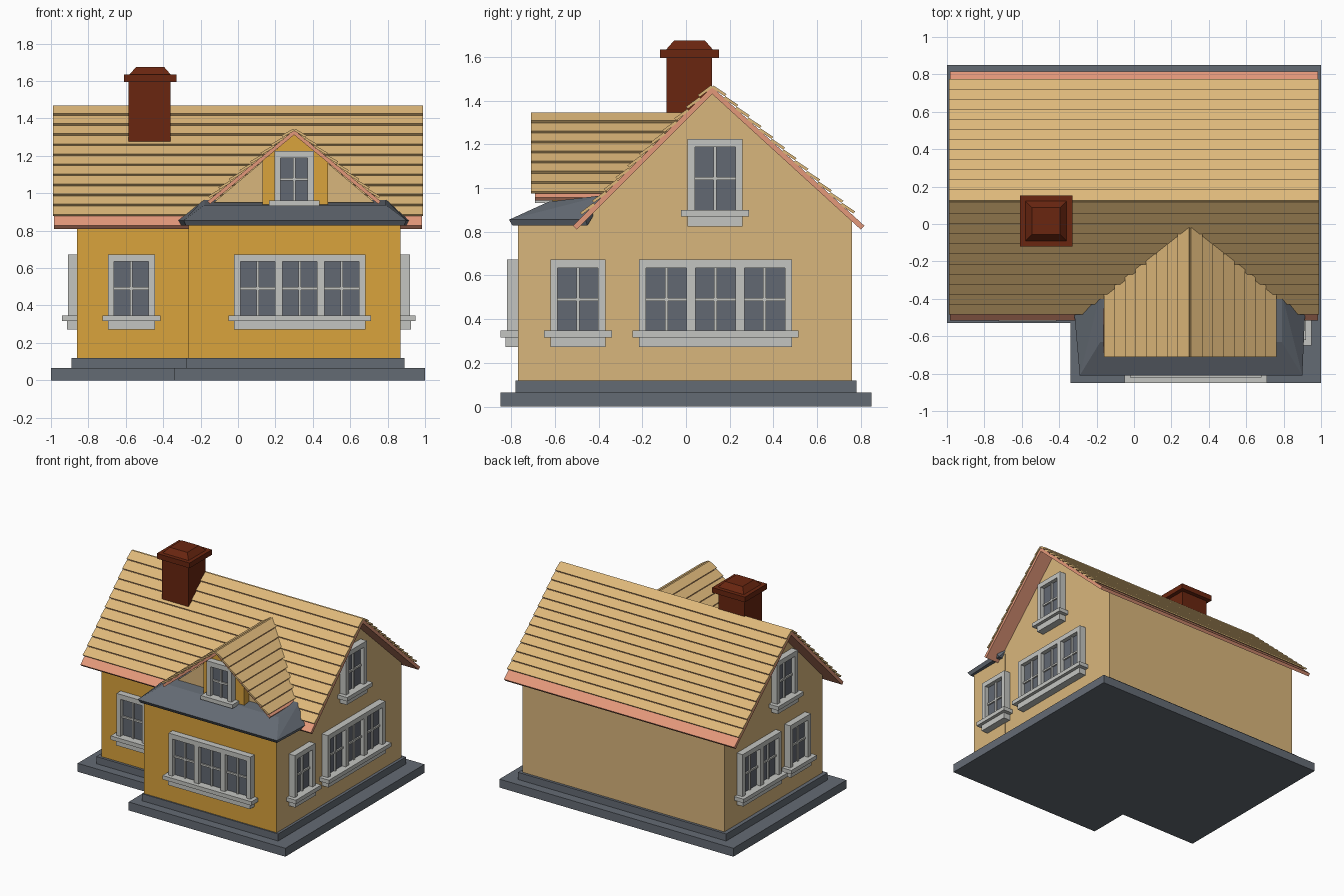
import bpy, bmesh, math
from mathutils import Matrix, Vector

if "Cube" in bpy.data.objects:
    bpy.data.objects.remove(bpy.data.objects["Cube"])


def material(name, r, g, b):
    m = bpy.data.materials.new(name)
    lin = [((c / 255 + 0.055) / 1.055) ** 2.4 for c in (r, g, b)]
    m.diffuse_color = (*lin, 1)
    m.use_nodes = True
    m.node_tree.nodes["Principled BSDF"].inputs["Base Color"].default_value = m.diffuse_color
    return m


PLANK = material("roof plank", 222, 184, 122)
SALMON = material("roof board", 228, 152, 122)
SLATE = material("slate", 100, 107, 116)
GLASS = material("window glass", 98, 104, 114)
FRAME = material("window frame", 196, 197, 193)
ORANGE = material("orange wall", 218, 163, 60)
TAN = material("tan wall", 217, 182, 124)
BRICK = material("brick", 106, 38, 16)


def finish(bm, name, *mats):
    bmesh.ops.recalc_face_normals(bm, faces=bm.faces)
    me = bpy.data.meshes.new(name)
    bm.to_mesh(me)
    bm.free()
    for m in mats:
        me.materials.append(m)
    ob = bpy.data.objects.new(name, me)
    bpy.context.collection.objects.link(ob)
    return ob


def prism(name, profiles, axis, a, b, mats, rule=None, back=None):
    """Extrude 2D profiles along an axis; back(z) slants the far end along y."""
    put = {"X": lambda p, t: (t, p[0], p[1]),
           "Y": lambda p, t: (p[0], t, p[1]),
           "Z": lambda p, t: (p[0], p[1], t)}[axis]
    bm = bmesh.new()
    for pts in profiles:
        v0 = [bm.verts.new(put(p, a)) for p in pts]
        v1 = [bm.verts.new(put(p, back(p[1]) if back else b)) for p in pts]
        bm.faces.new(v0)
        bm.faces.new(v1[::-1])
        for i in range(len(pts)):
            j = (i + 1) % len(pts)
            bm.faces.new((v0[i], v1[i], v1[j], v0[j]))
    bmesh.ops.recalc_face_normals(bm, faces=bm.faces)
    if rule:
        for f in bm.faces:
            f.material_index = rule(f.normal)
    return finish(bm, name, *mats)


def hull(name, pts, mat):
    bm = bmesh.new()
    for p in pts:
        bm.verts.new(p)
    bmesh.ops.convex_hull(bm, input=bm.verts)
    bmesh.ops.dissolve_limit(bm, angle_limit=0.01, verts=bm.verts, edges=bm.edges)
    return finish(bm, name, mat)


def rect(x0, x1, y0, y1):
    return [(x0, y0), (x1, y0), (x1, y1), (x0, y1)]


def add_box(bm, x0, x1, y0, y1, z0, z1, idx=0):
    m = Matrix.Translation(((x0 + x1) / 2, (y0 + y1) / 2, (z0 + z1) / 2)) @ \
        Matrix.Diagonal((x1 - x0, y1 - y0, z1 - z0, 1))
    r = bmesh.ops.create_cube(bm, size=1, matrix=m)
    for f in {f for v in r["verts"] for f in v.link_faces}:
        f.material_index = idx


def slope_parts(ridge, eave, thick, count, cover):
    """Profiles of one roof slope: the board, and the stepped planks on it."""
    r, e = Vector(ridge), Vector(eave)
    d = (e - r).normalized()
    n = Vector((-d.y, d.x))
    if n.y < 0:
        n = -n
    rt = r + Vector((0, thick / n.y))
    board = [r, e, e + n * thick, rt]
    step = (e - r).length * cover / count
    planks = []
    for i in range(count):
        p, q = rt + d * step * i, rt + d * step * (i + 0.97)
        planks.append([p - n * 0.004, q + n * 0.007, q + n * 0.02, p + n * 0.009])
    return board, planks


# Foundation steps
def plinth(x, xw, y0, ym, y1):
    return [(-x, ym), (xw, ym), (xw, y0), (x, y0), (x, y1), (-x, y1)]


prism("foundation", [plinth(1, -0.34, -0.85, -0.53, 0.85)], "Z", 0, 0.065, [SLATE])
prism("foundation_step", [plinth(0.89, -0.275, -0.78, -0.46, 0.78)], "Z", 0.065, 0.12, [SLATE])

# Walls: orange towards the front, tan elsewhere
prism("main_walls", [[(-0.44, 0.12), (0.76, 0.12), (0.76, 0.85), (0.12, 1.435), (-0.44, 0.875)]],
      "X", -0.86, 0.868, [TAN, ORANGE], lambda n: int(n.y < -0.9))
prism("wing_walls", [rect(-0.265, 0.87, -0.77, -0.42)], "Z", 0.12, 0.85,
      [TAN, ORANGE], lambda n: int(n.y < -0.5 or n.x < -0.5))

# Main roof
boards, planks = [], []
for eave, cover, count in (((-0.5, 0.81), 0.955, 11), ((0.80, 0.81), 0.945, 12)):
    b, p = slope_parts((0.12, 1.43), eave, 0.024, count, cover)
    boards.append(b)
    planks += p
prism("main_roof_boards", boards, "X", -0.985, 0.985, [SALMON])
prism("main_roof_planks", planks, "X", -0.99, 0.99, [PLANK])

# Low hipped roof over the wing
eaves = [(-0.32, -0.47), (-0.29, -0.81), (0.90, -0.81), (0.915, -0.46)]
hull("wing_roof",
     [(x * 0.98 + 0.006, y * 0.98, 0.828) for x, y in eaves]
     + [(x, y, 0.855) for x, y in eaves]
     + [(x, y, z) for x in (-0.18, 0.79) for y, z in ((-0.63, 0.937), (-0.37, 0.968))], SLATE)

# Dormer roof, cut at the back where it meets the main slope
boards, planks = [], []
for s in (-1, 1):
    b, p = slope_parts((0.30, 1.312), (0.30 + s * 0.45, 0.942), 0.02, 8, 1.0)
    boards.append(b)
    planks += p
meet = lambda z: z - 1.335
prism("dormer_roof_boards", boards, "Y", -0.69, 0, [SALMON], back=meet)
prism("dormer_roof_planks", planks, "Y", -0.71, 0, [PLANK], back=meet)

# Dormer walls: recessed gable and the window bay
prism("dormer_gable", [[(-0.13, 0.95), (0.73, 0.95), (0.30, 1.312)]], "Y", -0.55, 0,
      [TAN], back=meet)
prism("dormer_bay", [[(0.13, 0.93), (0.48, 0.93), (0.48, 1.164), (0.30, 1.312), (0.13, 1.172)]],
      "Y", -0.61, -0.54, [ORANGE])

# Chimney
prism("chimney_stack", [rect(-0.585, -0.36, -0.09, 0.12)], "Z", 1.2, 1.6, [BRICK])
prism("chimney_cap", [rect(-0.61, -0.33, -0.12, 0.152)], "Z", 1.595, 1.635, [BRICK])
hull("chimney_top",
     [(x, y, 1.635) for x in (-0.58, -0.36) for y in (-0.09, 0.122)]
     + [(x, y, 1.675) for x in (-0.545, -0.395) for y in (-0.055, 0.087)], BRICK)


# Windows, built facing -y and then turned to their wall
def window(name, loc, turn, panes=1, pw=0.185, height=0.40, apron=0.045):
    bm = bmesh.new()
    side, mull = 0.033, 0.04
    w = panes * pw + (panes - 1) * mull + 2 * side
    sill = apron + 0.03
    x = -w / 2
    add_box(bm, x, -x, -0.05, 0.01, height - 0.038, height)               # head
    add_box(bm, x - 0.03, -x + 0.03, -0.08, 0.01, apron, sill)            # sill
    if apron:
        add_box(bm, x, -x, -0.055, 0.01, 0, apron)                        # apron
    add_box(bm, x + 0.01, -x - 0.01, -0.018, 0.01, sill, height - 0.02, 1)  # glass
    for i in range(panes + 1):                                            # uprights
        bar = side if i in (0, panes) else mull
        add_box(bm, x, x + bar, -0.05, 0.01, sill, height - 0.038)
        x += bar
        if i < panes:                                                     # glazing bars
            c, zc = x + pw / 2, (sill + height - 0.038) / 2
            add_box(bm, c - 0.007, c + 0.007, -0.03, 0, sill, height - 0.038)
            add_box(bm, x, x + pw, -0.029, 0, zc - 0.007, zc + 0.007)
            x += pw
    ob = finish(bm, name, FRAME, GLASS)
    ob.location = loc
    ob.rotation_euler.z = math.radians(turn)


window("front_window", (-0.57, -0.44, 0.272), 0)
window("wing_window", (0.33, -0.77, 0.272), 0, 3)
window("dormer_window", (0.30, -0.61, 0.932), 0, 1, 0.145, 0.295, 0)
window("right_front_window", (0.87, -0.495, 0.272), 90)
window("right_triple_window", (0.87, 0.135, 0.272), 90, 3)
window("right_gable_window", (0.87, 0.133, 0.825), 90)
window("left_front_window", (-0.86, -0.10, 0.272), -90)
window("left_double_window", (-0.86, 0.37, 0.272), -90, 2)
window("left_gable_window", (-0.86, 0.06, 0.825), -90)
